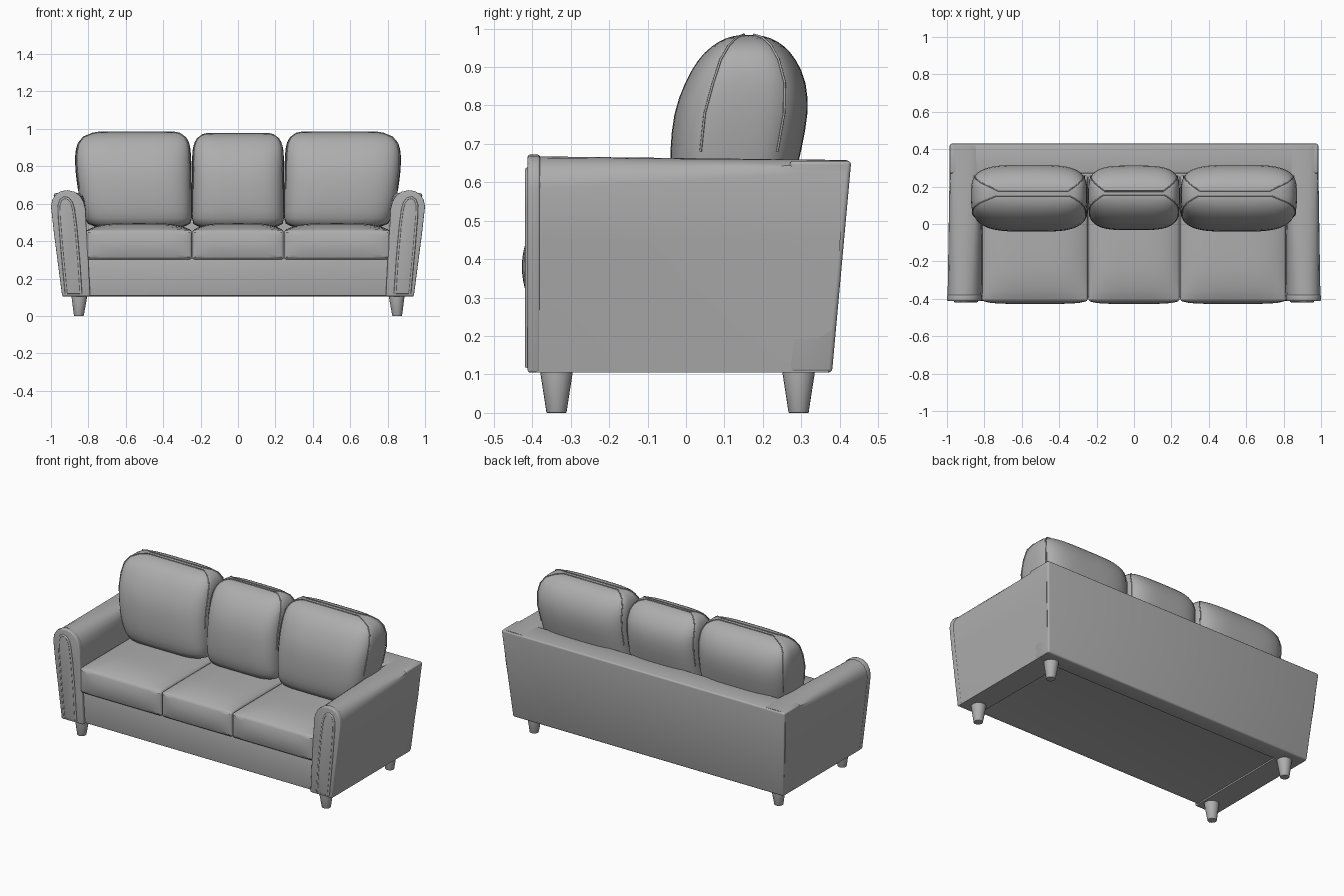
import bpy, bmesh, math
from mathutils import Vector

if "Cube" in bpy.data.objects:
    bpy.data.objects.remove(bpy.data.objects["Cube"])

fabric = bpy.data.materials.new("grey upholstery")
fabric.diffuse_color = (0.42, 0.42, 0.42, 1)
fabric.use_nodes = True
fabric.node_tree.nodes["Principled BSDF"].inputs["Base Color"].default_value = fabric.diffuse_color


def finish(name, bm, bevel=0.0, subsurf=0, angle=40):
    """Turn a bmesh into a named, bevelled, smooth-shaded object."""
    bmesh.ops.recalc_face_normals(bm, faces=bm.faces[:])
    me = bpy.data.meshes.new(name)
    bm.to_mesh(me)
    bm.free()
    ob = bpy.data.objects.new(name, me)
    bpy.context.collection.objects.link(ob)
    me.materials.append(fabric)
    if bevel:
        m = ob.modifiers.new("bevel", 'BEVEL')
        m.width, m.segments, m.limit_method = bevel, 3, 'ANGLE'
        m.angle_limit = math.radians(45)
    if subsurf:
        m = ob.modifiers.new("smooth", 'SUBSURF')
        m.levels = m.render_levels = subsurf
    bpy.ops.object.select_all(action='DESELECT')
    ob.select_set(True)
    bpy.context.view_layer.objects.active = ob
    if ob.modifiers:
        bpy.ops.object.convert(target='MESH')
    bpy.ops.object.shade_smooth_by_angle(angle=math.radians(angle))
    return ob


def loft(rings):
    """Skin closed rings of equal length and cap both ends."""
    bm = bmesh.new()
    vs = [[bm.verts.new(p) for p in r] for r in rings]
    n = len(rings[0])
    for a, b in zip(vs, vs[1:]):
        for i in range(n):
            j = (i + 1) % n
            bm.faces.new((a[i], a[j], b[j], b[i]))
    bm.faces.new(vs[0])
    bm.faces.new(vs[-1])
    return bm


def tube(name, pts, radius):
    """Thin round piping along a path."""
    cu = bpy.data.curves.new(name, 'CURVE')
    cu.dimensions, cu.bevel_depth, cu.bevel_resolution = '3D', radius, 2
    sp = cu.splines.new('POLY')
    sp.points.add(len(pts) - 1)
    for p, co in zip(sp.points, pts):
        p.co = (*co, 1)
    cu.materials.append(fabric)
    ob = bpy.data.objects.new(name, cu)
    bpy.context.collection.objects.link(ob)


def rear_y(z):
    """The back leans outward towards the top."""
    return 0.38 + 0.05 * (z - 0.105) / 0.55


# Arm cross-sections (x, z): rolled at the front, squarer at the back
ARM_FRONT = [(.79, .105), (.80, .3), (.812, .5), (.815, .57), (.825, .61), (.845, .643),
             (.875, .664), (.91, .672), (.945, .668), (.975, .65), (.993, .62),
             (1.0, .585), (.985, .45), (.94, .105)]
ARM_BACK = [(.79, .105), (.80, .3), (.81, .5), (.81, .57), (.81, .61), (.81, .64),
            (.83, .655), (.88, .658), (.93, .658), (.965, .656), (.98, .65),
            (.984, .63), (.973, .45), (.938, .105)]
# Inverted U of the panel on the arm front
PANEL = [(.84, .118), (.852, .3), (.868, .48), (.88, .57), (.89, .605), (.907, .627),
         (.928, .632), (.947, .62), (.957, .59), (.955, .53), (.94, .35), (.918, .118)]

for s, side in ((-1, "left"), (1, "right")):
    # Arm body, slightly inside the front facing
    rings = []
    for k in range(7):
        t = k / 6
        ring = []
        for (x0, z0), (x1, z1) in zip(ARM_FRONT, ARM_BACK):
            x0, z0 = .89 + (x0 - .89) * .97, .105 + (z0 - .105) * .992
            x, z = x0 + (x1 - x0) * t, z0 + (z1 - z0) * t
            ring.append((s * x, -.39 + (rear_y(z) - .01 + .39) * t, z))
        rings.append(ring)
    finish(side + "_arm", loft(rings))
    # Arm front facing, raised panel and piping
    finish(side + "_arm_facing",
           loft([[(s * x, y, z) for x, z in ARM_FRONT] for y in (-.412, -.38)]), bevel=.006)
    finish(side + "_arm_panel",
           loft([[(s * x, y, z) for x, z in PANEL] for y in (-.417, -.40)]), bevel=.003)
    tube(side + "_arm_piping", [(s * x, -.412, z) for x, z in PANEL], .007)
    # Tapered legs
    for y, end in ((-.337, "front"), (.293, "back")):
        rings = []
        for z, r, x in ((0, .026, .851), (.11, .043, .848)):
            rings.append([(s * x + r * math.cos(a * math.tau / 20),
                           y + r * math.sin(a * math.tau / 20), z) for a in range(20)])
        finish(f"{side}_{end}_leg", loft(rings), bevel=.002)


def box_rings(*levels):
    """Rectangles given as (half width, front y, rear y, z)."""
    return [[(-w, a, z), (w, a, z), (w, b, z), (-w, b, z)] for w, a, b, z in levels]


# Sofa back: leaning box, wider at the top
finish("sofa_back", loft(box_rings((.94, .27, .38, .105), (.986, .27, .43, .656))), bevel=.01)

# Base with recessed underside
bm = loft(box_rings((.84, -.392, .375, .108), (.84, -.392, .375, .31)))
bm.normal_update()
bmesh.ops.recalc_face_normals(bm, faces=bm.faces[:])
under = [f for f in bm.faces if f.normal.z < -.9]
bmesh.ops.inset_region(bm, faces=under, thickness=.035, depth=-.006)
finish("base_rail", bm, bevel=.005)


def seat(name, xa, xb):
    """Seat cushion: a box with crowned top and bulging front."""
    ya, yb, za, zb = -.412, .26, .302, .458
    bm = bmesh.new()
    bmesh.ops.create_cube(bm, size=2)
    bmesh.ops.subdivide_edges(bm, edges=bm.edges[:], cuts=11, use_grid_fill=True)
    for v in bm.verts:
        u, w, h = v.co
        x = (xa + xb) / 2 + u * (xb - xa) / 2
        y = (ya + yb) / 2 + w * (yb - ya) / 2
        z = (za + zb) / 2 + h * (zb - za) / 2
        if h > .99:
            z += .038 * (1 - u ** 4) * (1 - w ** 4)
        if w < -.99:
            y -= .015 * (1 - h * h) * (1 - u ** 6)
        v.co = (x, y, z)
    finish(name, bm, bevel=.013, angle=60)


seat("left_seat_cushion", -.812, -.247)
seat("middle_seat_cushion", -.244, .244)
seat("right_seat_cushion", .247, .812)

# Back cushion levels: z, outer x, inner x, front y, rear y
SIDE = [(.46, .80, .25, .0, .25), (.52, .818, .246, -.032, .265), (.60, .842, .246, -.042, .28),
        (.68, .858, .246, -.042, .30), (.78, .871, .248, -.034, .32), (.86, .873, .25, -.004, .315),
        (.92, .863, .256, .03, .288), (.957, .835, .275, .068, .255),
        (.977, .785, .305, .105, .22), (.984, .74, .34, .14, .185)]
MIDDLE = [(z - (.008 if z > .9 else 0), .246 - (i - b) * .9, -.246 + (i - b) * .9, f + .008, r - .004)
          for (z, o, i, f, r), b in zip(SIDE, [.25, .246, .246, .246, .248, .25, .25, .25, .25, .25])]


def back_cushion(name, levels, s=1, n=48, power=3.6):
    """Plump cushion from stacked superellipse slices, with two seams."""
    rings = []
    for z, xo, xi, f, r in levels:
        ring = []
        for k in range(n):
            a = math.tau * (k + .5) / n
            c, d = math.cos(a), math.sin(a)
            px = math.copysign(abs(c) ** (2 / power), c)
            py = math.copysign(abs(d) ** (2 / power), d)
            ring.append((s * ((xo + xi) / 2 + px * (xo - xi) / 2),
                         (f + r) / 2 + py * (r - f) / 2, z))
        rings.append(ring)
    finish(name, loft(rings), subsurf=1, angle=80)
    for k, seam in ((n - 3, "front"), (3, "rear")):
        mirror = (n // 2 - 1 - k) % n
        path = [r[k] for r in rings[3:]] + [r[mirror] for r in reversed(rings[3:])]
        tube(f"{name}_{seam}_seam", path, .003)


back_cushion("left_back_cushion", SIDE, -1)
back_cushion("middle_back_cushion", MIDDLE)
back_cushion("right_back_cushion", SIDE, 1)
